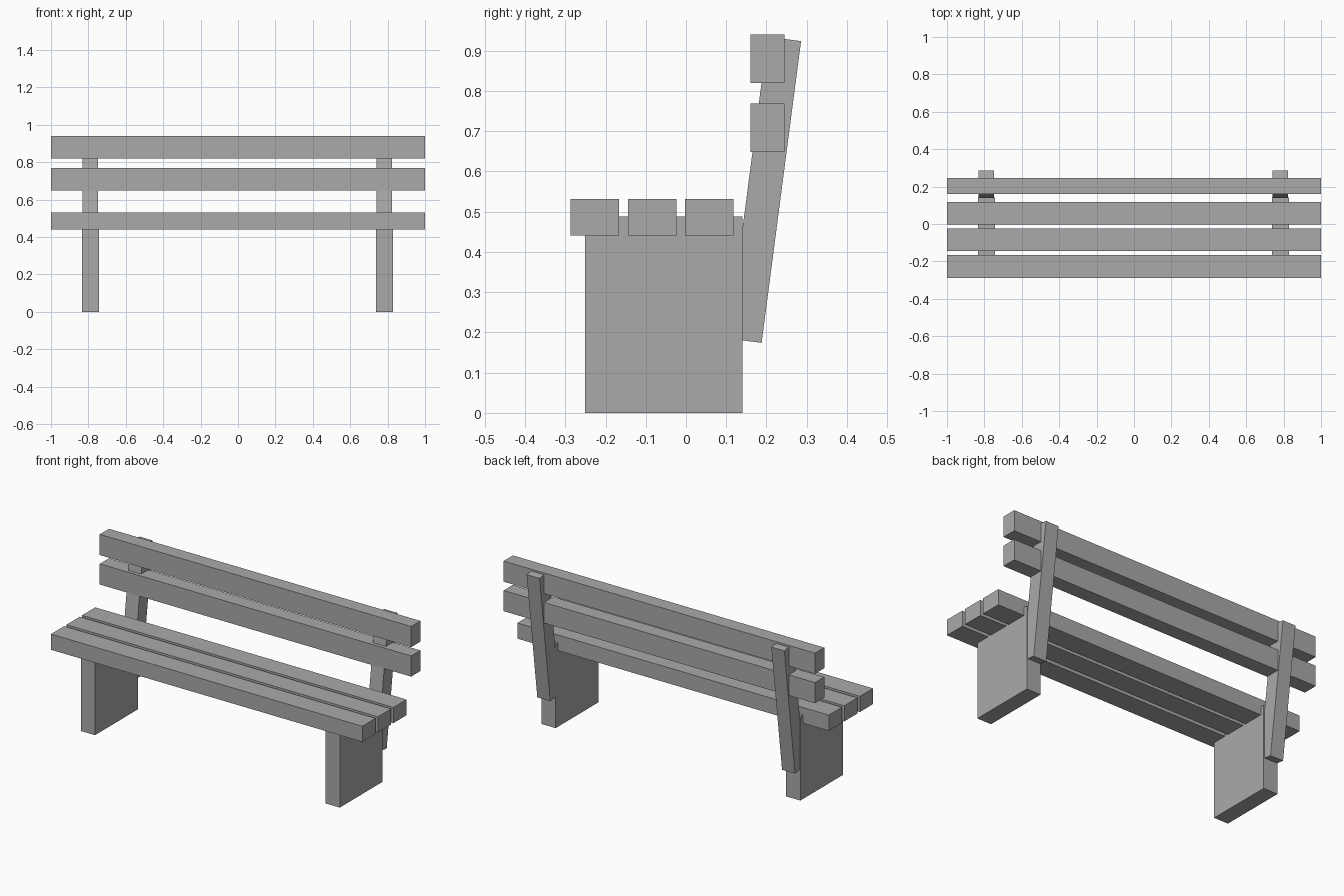
import bpy, math
from mathutils import Matrix

if "Cube" in bpy.data.objects:
    bpy.data.objects.remove(bpy.data.objects["Cube"])

grey = bpy.data.materials.new("plain_grey")
grey.diffuse_color = (0.4, 0.4, 0.4, 1)
grey.use_nodes = True
grey.node_tree.nodes["Principled BSDF"].inputs["Base Color"].default_value = grey.diffuse_color


def box(name, centre, size, tilt=0.0):
    """Box of a given size, tilted about the x axis."""
    bpy.ops.mesh.primitive_cube_add(size=1)
    ob = bpy.context.object
    ob.name = ob.data.name = name
    ob.data.transform(Matrix.Diagonal((*size, 1)))
    ob.location = centre
    ob.rotation_euler.x = tilt
    ob.data.materials.append(grey)
    return ob


# Seat slats
for i, y in enumerate((-0.227, -0.084, 0.058)):
    box(f"seat_slat_{i + 1}", (0, y, 0.4865), (2, 0.121, 0.091))

# Backrest slats
for i, z in enumerate((0.709, 0.880)):
    box(f"back_slat_{i + 1}", (0, 0.2025, z), (2, 0.085, 0.12))

# Leg slabs and the leaning posts behind them
tilt = -math.atan2(0.098, 0.75)
length, depth = math.hypot(0.098, 0.75), 0.084
post_y = 0.237 - depth / 2 * math.cos(tilt)
post_z = 0.549 - depth / 2 * math.sin(tilt)
for side, leg_x, post_x in (("left", -0.788, -0.790), ("right", 0.784, 0.782)):
    box(f"{side}_leg", (leg_x, -0.055, 0.244), (0.091, 0.392, 0.488))
    box(f"{side}_back_post", (post_x, post_y, post_z), (0.083, depth, length), tilt)
